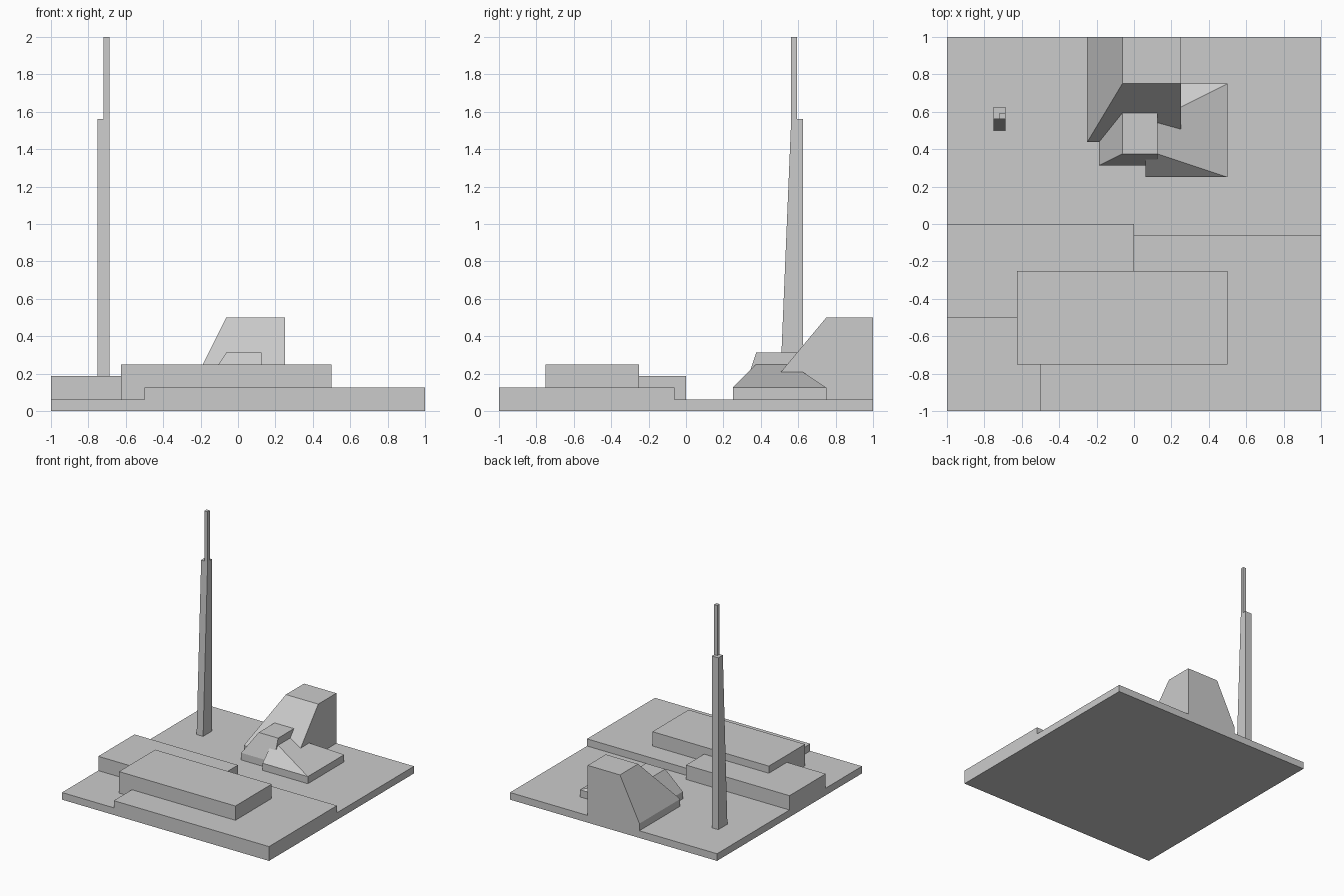
import bpy

if "Cube" in bpy.data.objects:
    bpy.data.objects.remove(bpy.data.objects["Cube"])


def block(name, x, y, z, top_x=None, top_y=None, rim=0.0):
    """Box from x/y/z ranges; optional smaller top rectangle, above an upright rim."""
    rings = [(x, y, z[0])]
    if rim:
        rings.append((x, y, z[0] + rim))
    rings.append((top_x or x, top_y or y, z[1]))
    verts = []
    for (x0, x1), (y0, y1), h in rings:
        verts += [(x0, y0, h), (x1, y0, h), (x1, y1, h), (x0, y1, h)]
    faces = [(3, 2, 1, 0)]
    for r in range(len(rings) - 1):
        a = r * 4
        for i in range(4):
            j = (i + 1) % 4
            faces.append((a + i, a + j, a + 4 + j, a + 4 + i))
    n = len(verts)
    faces.append((n - 4, n - 3, n - 2, n - 1))
    mesh = bpy.data.meshes.new(name)
    mesh.from_pydata(verts, [], faces)
    mesh.update()
    obj = bpy.data.objects.new(name, mesh)
    bpy.context.collection.objects.link(obj)
    return obj


U = 0.0625  # grid unit of the model; ground level is one unit high

# Ground slab
block("ground_slab", (-1, 1), (-1, 1), (0, U))

# Stepped terraces at the front
block("front_terrace", (-0.5, 1), (-1, -U), (U, 2 * U))
block("left_terrace", (-1, 0), (-0.5, 0), (U, 3 * U))
block("upper_terrace", (-0.625, 0.5), (-0.75, -0.25), (U, 4 * U))

# Tower with a leaning front face and a thin spire
block("tower", (-0.75, -0.6875), (0.5, 0.625), (U, 25 * U), top_y=(0.5625, 0.625))
block("spire", (-0.71875, -0.6875), (0.5625, 0.59375), (25 * U, 2))

# Rock outcrop: three sloped blocks, each on a low upright rim
block("tall_rock", (-0.25, 0.25), (0.4375, 1), (U, 0.5),
      top_x=(-0.0625, 0.25), top_y=(0.75, 1), rim=U)
block("front_rock", (-0.1875, 0.125), (0.3125, 0.625), (U, 0.3125),
      top_x=(-0.0625, 0.125), top_y=(0.375, 0.625), rim=U)
block("side_rock", (0.0625, 0.5), (0.25, 0.75), (U, 0.25),
      top_x=(0.0625, 0.125), top_y=(0.375, 0.5625), rim=U)
